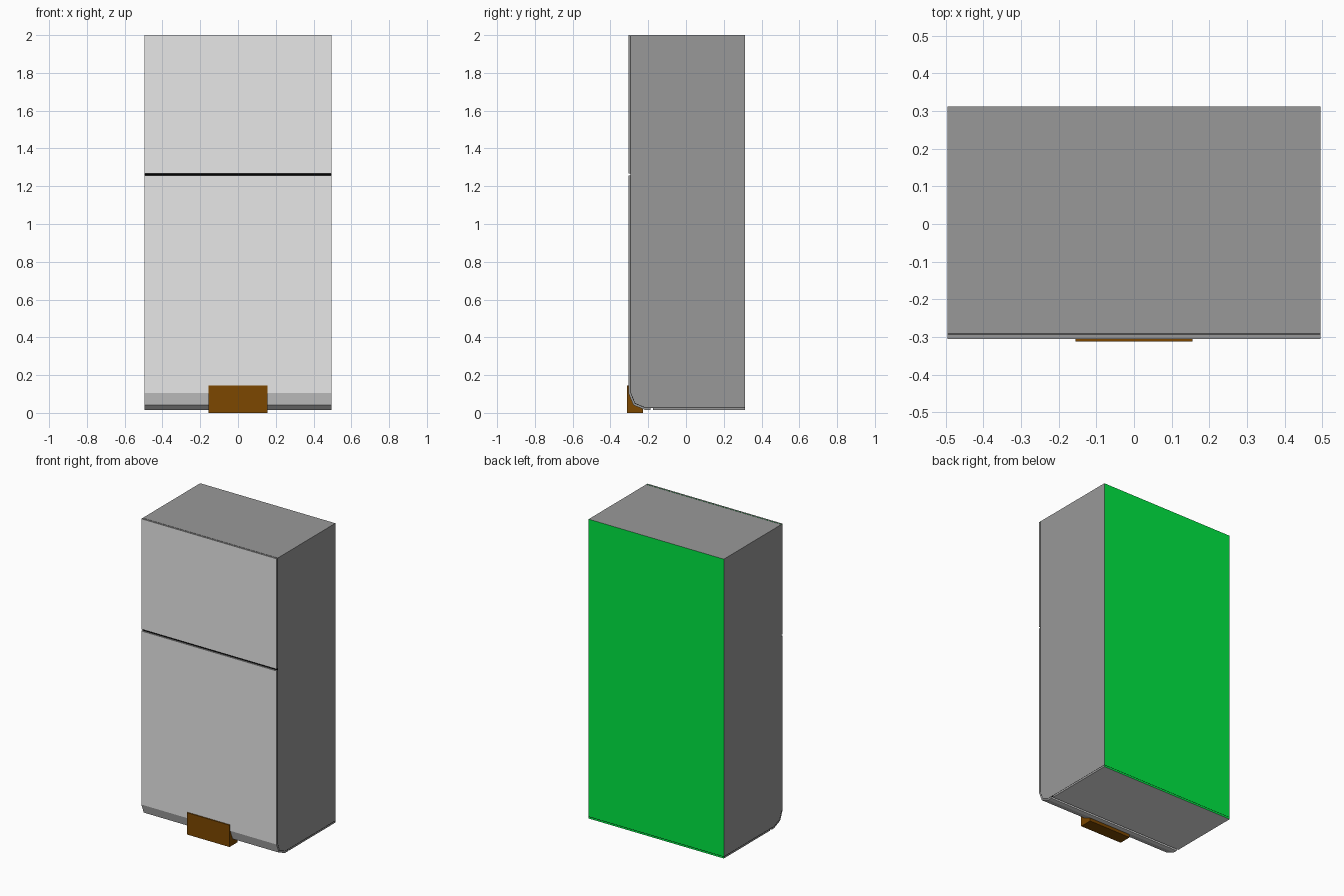
import bpy, bmesh
from math import sin, cos, pi

if "Cube" in bpy.data.objects:
    bpy.data.objects.remove(bpy.data.objects["Cube"])


def mat(name, rgb):
    m = bpy.data.materials.new(name)
    m.diffuse_color = (*rgb, 1)
    m.use_nodes = True
    m.node_tree.nodes["Principled BSDF"].inputs["Base Color"].default_value = m.diffuse_color
    return m


light = mat("light_grey", (0.81, 0.81, 0.81))
grey = mat("mid_grey", (0.318, 0.318, 0.318))
black = mat("black", (0.0, 0.0, 0.0))
green = mat("green", (0.0, 0.80, 0.055))
brown = mat("brown", (0.2, 0.063, 0.0))


def extrude(name, profile, x0, x1, mats, rule=lambda n: 0):
    """Sweep a (y, z) profile along x; rule(normal) picks each face's material."""
    bm = bmesh.new()
    face = bm.faces.new([bm.verts.new((x0, y, z)) for y, z in profile])
    new = bmesh.ops.extrude_face_region(bm, geom=[face])["geom"]
    verts = [g for g in new if isinstance(g, bmesh.types.BMVert)]
    bmesh.ops.translate(bm, verts=verts, vec=(x1 - x0, 0, 0))
    bmesh.ops.recalc_face_normals(bm, faces=bm.faces[:])
    bm.normal_update()
    for f in bm.faces:
        f.material_index = rule(f.normal)
    me = bpy.data.meshes.new(name)
    bm.to_mesh(me)
    bm.free()
    for m in mats:
        me.materials.append(m)
    ob = bpy.data.objects.new(name, me)
    bpy.context.collection.objects.link(ob)
    return ob


W = 0.496                    # half width
FRONT, BACK = -0.305, 0.312
TOP, BOTTOM = 2.0, 0.015
T, SEAM, R = 0.011, 0.003, 0.09   # panel and seam thickness, corner radius
D = T + SEAM


def corner(r, steps=2):
    """Rounded lower front edge, from the front face round to the underside."""
    return [(FRONT + R - r * cos(a), BOTTOM + R - r * sin(a))
            for a in [i * pi / 2 / steps for i in range(steps + 1)]]


def rect(y0, y1, z0, z1):
    return [(y0, z0), (y1, z0), (y1, z1), (y0, z1)]


core, inner, outer = corner(R - D), corner(R - T), corner(R)

# Core body: grey sides and top, green back
extrude("body", [(FRONT + D, TOP)] + core + [(BACK, BOTTOM + D), (BACK, TOP)],
        -W, W, [grey, green], lambda n: 1 if n.y > 0.9 else 0)

# Black seam layer between body and cladding, seen through the gaps
extrude("seam_layer",
        [(FRONT + T, TOP - 0.002)] + inner + [(BACK, BOTTOM + T), (BACK, BOTTOM + D)]
        + core[::-1] + [(FRONT + D, TOP - 0.002)],
        -W, W, [black])


# Cladding panels: light faces, grey end and top edges, green back edge
def panel_rule(n):
    if n.y > 0.9:
        return 2
    return 1 if abs(n.x) > 0.9 or n.z > 0.9 else 0


panel_mats = [light, grey, green]
extrude("upper_front_panel", rect(FRONT, FRONT + T, 1.268, TOP), -W, W, panel_mats, panel_rule)
extrude("lower_front_panel",
        [(FRONT, 1.256)] + outer + [(-0.187, BOTTOM), (-0.187, BOTTOM + T)]
        + inner[::-1] + [(FRONT + T, 1.256)],
        -W, W, [light, grey, light], panel_rule)
extrude("bottom_panel", rect(-0.174, BACK, BOTTOM, BOTTOM + T), -W, W, panel_mats, panel_rule)

# Brown foot block hugging the rounded edge
extrude("foot_block",
        [(-0.312, 0), (-0.312, 0.145), (FRONT, 0.145)] + outer[:2]
        + [(-0.228, 0.0203), (-0.228, 0)],
        -0.156, 0.156, [brown])
